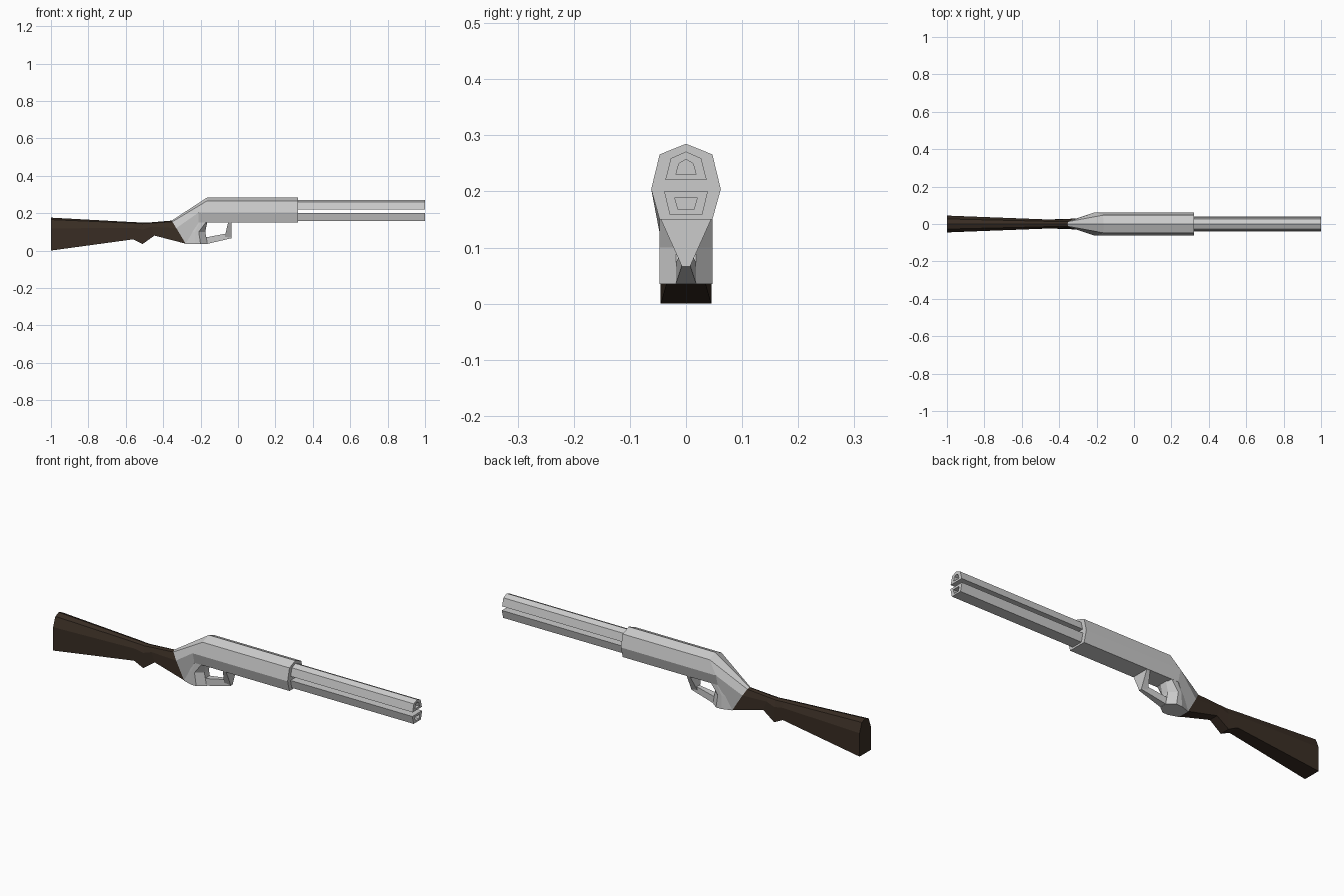
import bpy, bmesh

if "Cube" in bpy.data.objects:
    bpy.data.objects.remove(bpy.data.objects["Cube"])


def ring(half):
    """Mirror a half section (x, y, z) across y = 0 into a closed loop."""
    return list(half) + [(x, -y, z) for x, y, z in reversed(half) if y > 0]


def loft(name, halves, material=None):
    """Skin mirrored sections into one closed, flat-shaded solid."""
    bm = bmesh.new()
    rings = [[bm.verts.new(p) for p in ring(h)] for h in halves]
    for a, b in zip(rings, rings[1:]):
        n = len(a)
        for i in range(n):
            j = (i + 1) % n
            bm.faces.new((a[i], a[j], b[j], b[i]))
    bm.faces.new(rings[0])
    bm.faces.new(rings[-1])
    bmesh.ops.recalc_face_normals(bm, faces=bm.faces)
    mesh = bpy.data.meshes.new(name)
    bm.to_mesh(mesh)
    bm.free()
    obj = bpy.data.objects.new(name, mesh)
    bpy.context.collection.objects.link(obj)
    if material:
        mesh.materials.append(material)
    return obj


def at_x(x, yz):
    return [(x, y, z) for y, z in yz]


def at_z(z, xy):
    return [(x, y, z) for x, y in xy]


wood = bpy.data.materials.new("dark_wood")
wood.diffuse_color = (0.04, 0.026, 0.017, 1)
wood.use_nodes = True
wood.node_tree.nodes["Principled BSDF"].inputs["Base Color"].default_value = wood.diffuse_color

# Slanted joint shared by receiver and stock
joint = [(-.355, 0, .16), (-.351, .013, .154), (-.33, .022, .12), (-.28, .03, .037)]

# Receiver: seven-sided body with a sloping rear
body = [(0, .285), (.047, .266), (.062, .204), (.047, .15)]
shoulder = [(x, y, z) for x, (y, z) in zip((-.163, -.165, -.21, -.21), body)]
loft("receiver", [joint, shoulder, at_x(.32, body)])

# Stock: top and bottom profile with the half width at each station
stations = [(-1, .176, -1, 0, .045), (-.56, .152, -.56, .06, .028),
            (-.51, .15, -.51, .035, .026), (-.475, .15, -.447, .08, .024)]
sections = []
for xt, zt, xb, zb, w in stations:
    sections.append([(xt + (xb - xt) * t, w * k, zt + (zb - zt) * t)
                     for t, k in ((0, 0), (.06, .6), (.33, 1), (1, 1))])
loft("stock", sections + [joint], wood)

# Grip block under the receiver
loft("grip_block", [
    at_z(.035, [(-.28, .03), (-.23, .047), (-.2, .047), (-.163, .018)]),
    at_z(.1, [(-.26, .033), (-.23, .045), (-.21, .047), (-.175, .018)]),
    at_z(.16, [(-.25, .033), (-.2, .047), (-.165, .047), (-.163, .018)])])

# Trigger guard: tapered bar and a front post that widens upward
loft("guard_bar", [at_x(-.18, [(.018, .072), (.018, .035)]),
                   at_x(-.163, [(.018, .072), (.018, .036)]),
                   at_x(-.035, [(.008, .096), (.008, .066)])])
loft("guard_post", [at_z(.068, [(-.072, .008), (-.035, .008)]),
                    at_z(.155, [(-.052, .047), (-.035, .047)])])

# Barrel and magazine tube, both hollow at the muzzle
tubes = {
    "barrel": ([(0, .271), (.027, .259), (.037, .22)],
               [(0, .257), (.0125, .25), (.018, .23)]),
    "magazine_tube": ([(.039, .2), (.029, .159)],
                      [(.02, .189), (.014, .168)]),
}
for name, (outer, inner) in tubes.items():
    loft(name, [at_x(.31, outer), at_x(1, outer), at_x(1, inner), at_x(.92, inner)])
